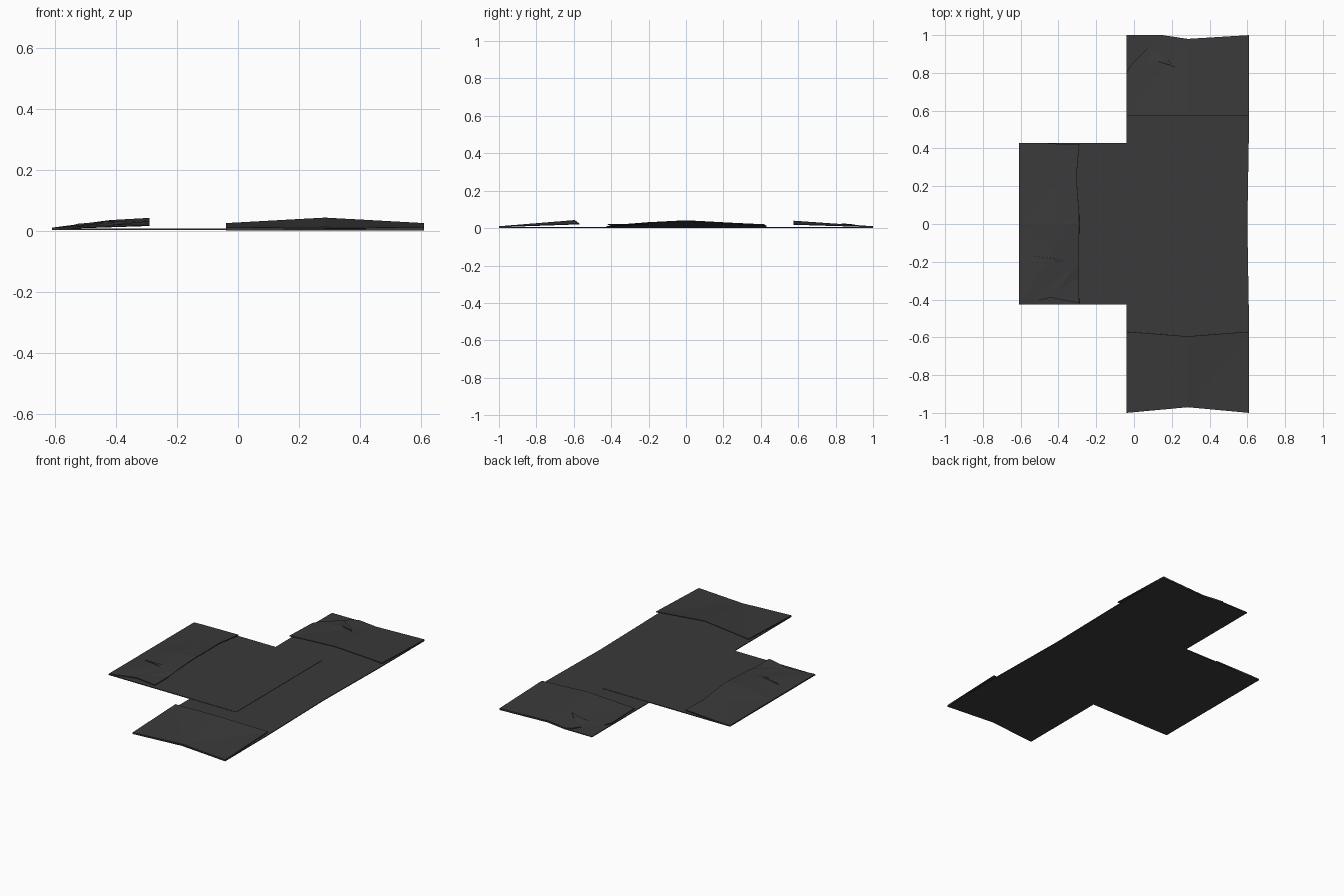
import bpy, bmesh

if "Cube" in bpy.data.objects:
    bpy.data.objects.remove(bpy.data.objects["Cube"])

mat = bpy.data.materials.new("dark_card")
mat.diffuse_color = (0.042, 0.042, 0.042, 1)
mat.use_nodes = True
mat.node_tree.nodes["Principled BSDF"].inputs["Base Color"].default_value = mat.diffuse_color


def sheet(name, outline, height, thick=0.005, creases=()):
    """Flat outline, creased along axis-aligned lines, lifted by height(x, y)."""
    bm = bmesh.new()
    bm.faces.new([bm.verts.new((x, y, 0)) for x, y in outline])
    bmesh.ops.triangulate(bm, faces=bm.faces[:])
    for axis, pos in creases:
        no = (1, 0, 0) if axis == 'x' else (0, 1, 0)
        bmesh.ops.bisect_plane(bm, geom=bm.verts[:] + bm.edges[:] + bm.faces[:],
                               plane_co=[c * pos for c in no], plane_no=no, dist=1e-5)
    bmesh.ops.triangulate(bm, faces=bm.faces[:])
    bmesh.ops.recalc_face_normals(bm, faces=bm.faces[:])
    bm.normal_update()
    if bm.faces[:][0].normal.z < 0:
        bmesh.ops.reverse_faces(bm, faces=bm.faces[:])
    for v in bm.verts:
        v.co.z = height(v.co.x, v.co.y)
    me = bpy.data.meshes.new(name)
    bm.to_mesh(me)
    bm.free()
    me.materials.append(mat)
    ob = bpy.data.objects.new(name, me)
    bpy.context.collection.objects.link(ob)
    mod = ob.modifiers.new("thickness", 'SOLIDIFY')
    mod.thickness = thick
    mod.offset = -1
    return ob


CX = 0.285  # centre crease of the long sheet


def crest(x):
    return 1 - abs(x - CX) / 0.325


def south_height(x, y):
    return 0.01 + (y + 1) / 0.43 * (0.015 + 0.02 * crest(x))


def north_height(x, y):
    return 0.01 + (1 - y) / 0.43 * (0.013 + 0.017 * crest(x))


def west_height(x, y):
    s = (x + 0.61) / 0.32
    arch = 1 - abs(y) / 0.43 if y > -0.205 else 0.15  # torn piece sags
    mid = 0.025 * s / 0.6 if s < 0.6 else 0.025 + 0.007 * (s - 0.6) / 0.4
    return 0.01 + 0.01 * s + (mid - 0.01 * s) * arch


# Flat sheets lying on the ground, overlapping in a T
sheet("long_base_sheet",
      [(-0.04, -1), (CX, -0.97), (0.61, -1), (0.61, -0.57), (0.60, 0), (0.61, 0.57),
       (0.61, 1), (CX, 0.98), (0.15, 1), (-0.04, 1)], lambda x, y: 0.005)
sheet("side_base_sheet",
      [(-0.61, -0.425), (CX, -0.425), (CX, 0.43), (-0.61, 0.43)], lambda x, y: 0.007)

# Folded-over end flaps
sheet("south_flap",
      [(-0.04, -1), (CX, -0.97), (0.61, -1), (0.61, -0.57), (CX, -0.595), (-0.04, -0.57)],
      south_height, creases=[('x', CX)])
sheet("north_flap",
      [(-0.04, 0.575), (0.61, 0.575), (0.61, 1), (CX, 0.98), (0.15, 1), (0.11, 0.98),
       (0.08, 0.94), (0.17, 0.88), (0.22, 0.83), (0.13, 0.86), (-0.02, 0.84), (-0.04, 0.80)],
      north_height, creases=[('x', CX)])

# Folded-over side flap with a tear
sheet("west_flap",
      [(-0.61, -0.425), (-0.54, -0.41), (-0.44, -0.39), (-0.29, -0.42), (-0.29, -0.28),
       (-0.40, -0.21), (-0.53, -0.17), (-0.29, -0.20), (-0.29, 0.05), (-0.305, 0.25),
       (-0.29, 0.42), (-0.54, 0.43), (-0.61, 0.43)],
      west_height, creases=[('x', -0.42), ('y', 0)])
